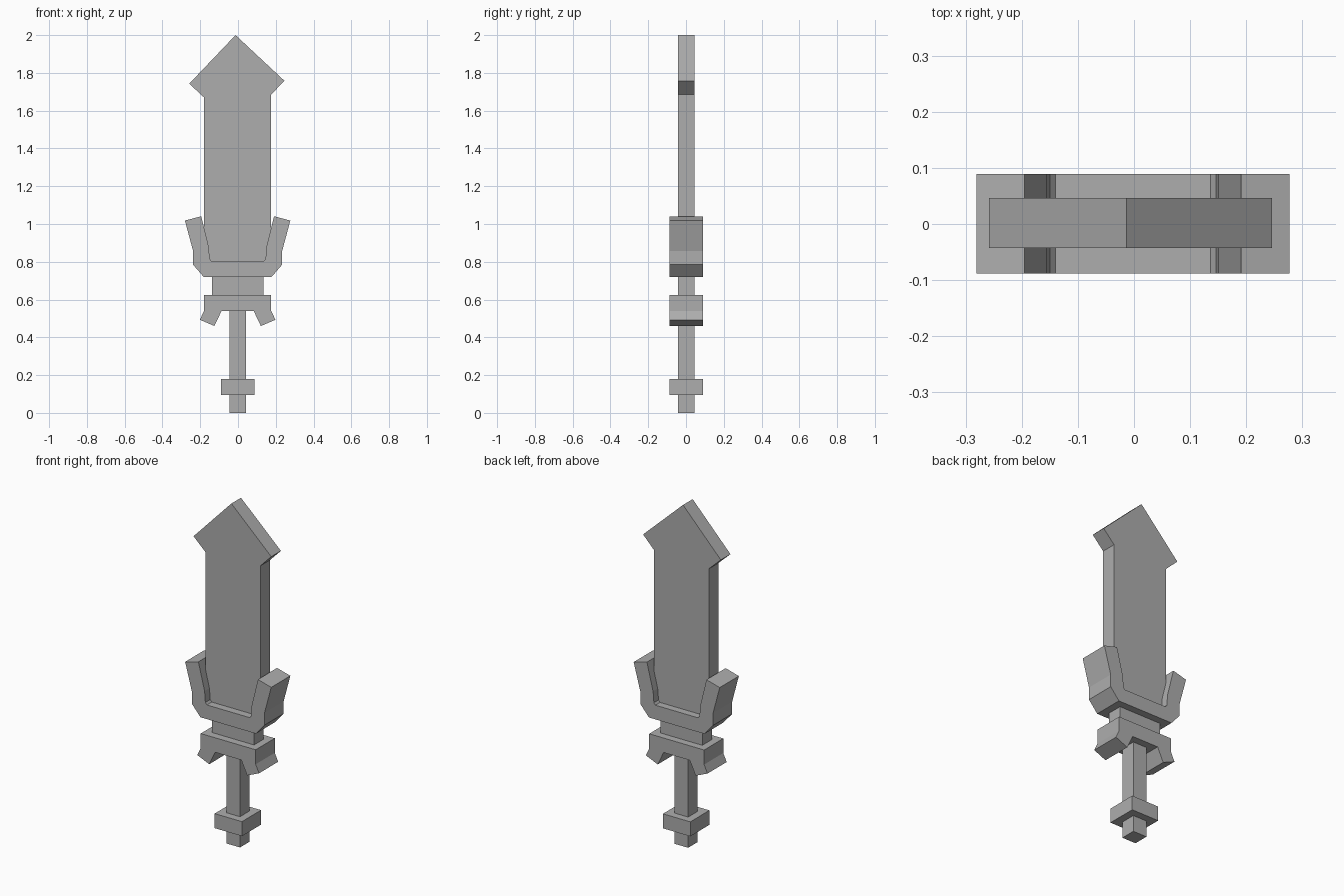
import bpy
import bmesh

cube = bpy.data.objects.get("Cube")
if cube:
    bpy.data.objects.remove(cube, do_unlink=True)

# One plain grey for the whole sword
GREY = (0.42, 0.42, 0.42, 1.0)
grey = bpy.data.materials.new("plain grey")
grey.use_nodes = True
grey.diffuse_color = GREY
grey.node_tree.nodes["Principled BSDF"].inputs["Base Color"].default_value = GREY

THIN = (-0.043, 0.046)
THICK = (-0.088, 0.089)


def slab(name, outline, depth):
    """Extrude an x-z outline from the front to the back depth."""
    front, back = depth
    bm = bmesh.new()
    face = bm.faces.new([bm.verts.new((x, front, z)) for x, z in outline])
    ret = bmesh.ops.extrude_face_region(bm, geom=[face])
    verts = [v for v in ret["geom"] if isinstance(v, bmesh.types.BMVert)]
    bmesh.ops.translate(bm, verts=verts, vec=(0, back - front, 0))
    bmesh.ops.recalc_face_normals(bm, faces=bm.faces)
    mesh = bpy.data.meshes.new(name)
    bm.to_mesh(mesh)
    bm.free()
    mesh.materials.append(grey)
    obj = bpy.data.objects.new(name, mesh)
    bpy.context.collection.objects.link(obj)
    return obj


def block(name, x0, x1, z0, z1, depth):
    return slab(name, [(x0, z0), (x1, z0), (x1, z1), (x0, z1)], depth)


def mirrored(half, shift=-0.002):
    """Close a right-hand half outline with its mirror image."""
    full = half + [(-x, z) for x, z in reversed(half)]
    return [(x + shift, z) for x, z in full]


# Handle
block("grip", -0.046, 0.043, 0, 0.56, THIN)
block("pommel", -0.09, 0.087, 0.095, 0.18, THICK)

# Lower guard with two splayed feet
slab("lower_guard", mirrored([
    (0.085, 0.54), (0.123, 0.46), (0.2, 0.493), (0.178, 0.54), (0.178, 0.625),
]), THICK)
block("collar", -0.138, 0.134, 0.6, 0.74, THIN)

# Upper guard cradling the blade with two flared prongs
slab("upper_guard", mirrored([
    (0.18, 0.72), (0.236, 0.785), (0.236, 0.858), (0.279, 1.018),
    (0.193, 1.041), (0.153, 0.88), (0.148, 0.815), (0.138, 0.803),
]), THICK)

# Blade with an arrow-shaped, slightly lopsided tip
slab("blade", [
    (-0.18, 0.79), (0.175, 0.79), (0.175, 1.685), (0.246, 1.758),
    (-0.013, 2.0), (-0.258, 1.743), (-0.18, 1.67),
], THIN)
